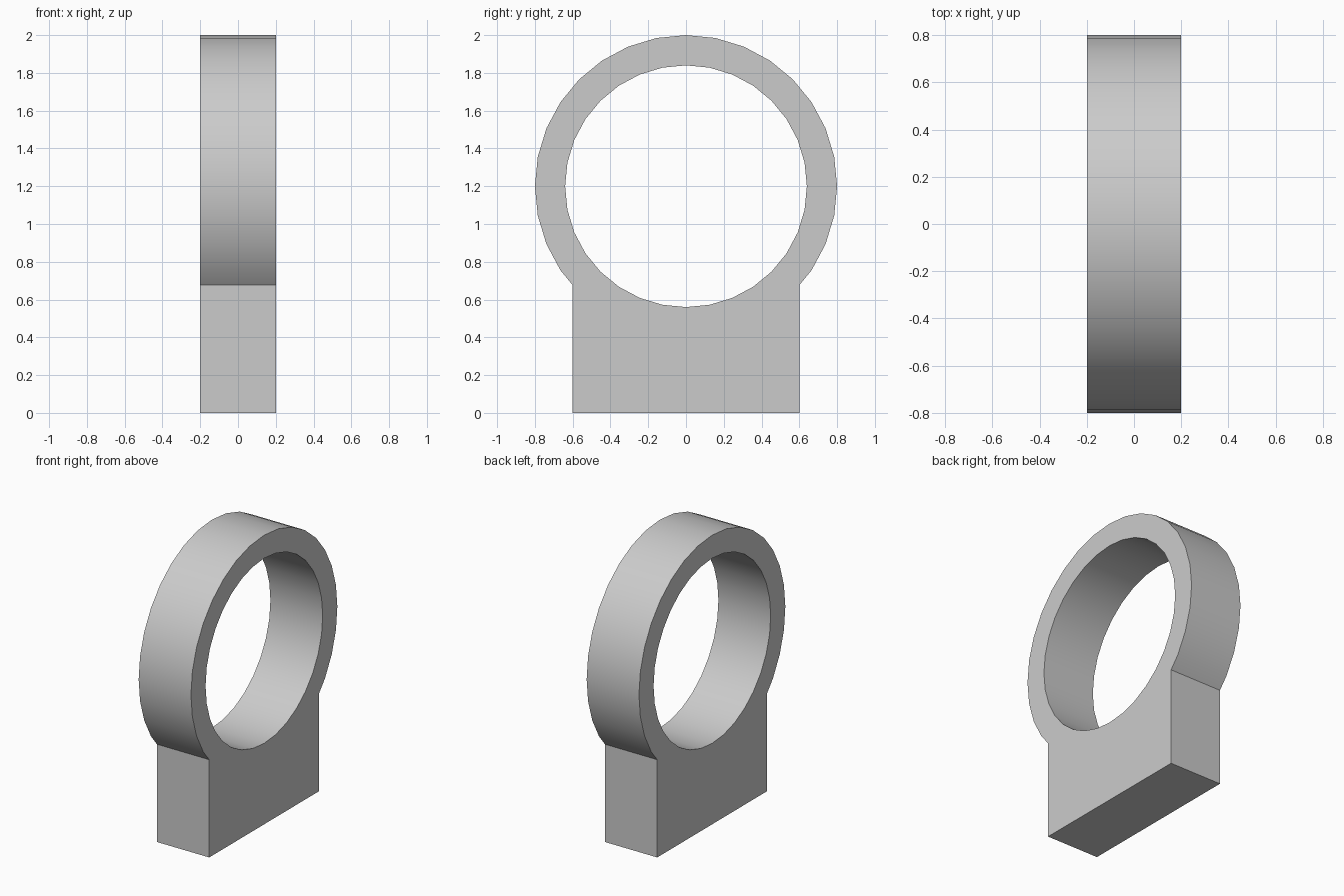
import bpy
import bmesh
from math import sin, cos, pi, sqrt, asin

WIDTH = 0.4
CENTRE_Z = 1.2
OUTER, INNER = 0.8, 0.64
HALF_BASE = 0.6
SEGMENTS = 32

if "Cube" in bpy.data.objects:
    bpy.data.objects.remove(bpy.data.objects["Cube"])

grey = bpy.data.materials.new("plain grey")
grey.use_nodes = True
colour = (0.6, 0.6, 0.6, 1)
grey.diffuse_color = colour
grey.node_tree.nodes["Principled BSDF"].inputs["Base Color"].default_value = colour


def circle(radius):
    """Points round the ring axis, as (y, z), starting at +y."""
    steps = [2 * pi * i / SEGMENTS for i in range(SEGMENTS)]
    return [(radius * cos(a), CENTRE_Z + radius * sin(a)) for a in steps]


# Outline: the round rim above the shoulders, then the square foot
step = 2 * pi / SEGMENTS
slack = OUTER * cos(step / 2)
rim = circle(OUTER)
# shoulder lies on the rim facet that crosses the side of the foot
low, high = [p for p in rim if p[1] < CENTRE_Z and p[0] > 0 and abs(p[0] - HALF_BASE) < 0.1][:2]
blend = (HALF_BASE - low[0]) / (high[0] - low[0])
shoulder = low[1] + blend * (high[1] - low[1])
arc = [p for p in rim if p[1] > shoulder and abs(p[0]) > HALF_BASE or p[1] > CENTRE_Z]
arc.sort(key=lambda p: (rim.index(p) + SEGMENTS // 4) % SEGMENTS)
outline = ([(HALF_BASE, 0), (HALF_BASE, shoulder)] + arc
           + [(-HALF_BASE, shoulder), (-HALF_BASE, 0)])

# Fill between outline and bore, then extrude across the width
bm = bmesh.new()
edges = []
for loop in (outline, circle(INNER)):
    verts = [bm.verts.new((-WIDTH / 2, y, z)) for y, z in loop]
    edges += [bm.edges.new((a, b)) for a, b in zip(verts, verts[1:] + verts[:1])]
bmesh.ops.triangle_fill(bm, edges=edges, use_beauty=True)
side = bmesh.ops.extrude_face_region(bm, geom=bm.faces[:], use_keep_orig=True)
moved = [v for v in side["geom"] if isinstance(v, bmesh.types.BMVert)]
bmesh.ops.translate(bm, verts=moved, vec=(WIDTH, 0, 0))
bmesh.ops.recalc_face_normals(bm, faces=bm.faces[:])

mesh = bpy.data.meshes.new("ring_bracket")
bm.to_mesh(mesh)
bm.free()
mesh.materials.append(grey)
bracket = bpy.data.objects.new("ring_bracket", mesh)
bpy.context.collection.objects.link(bracket)

# Smooth round walls, crisp rims and shoulders
bpy.ops.object.select_all(action="DESELECT")
bracket.select_set(True)
bpy.context.view_layer.objects.active = bracket
bpy.ops.object.shade_smooth_by_angle(angle=pi / 6)
